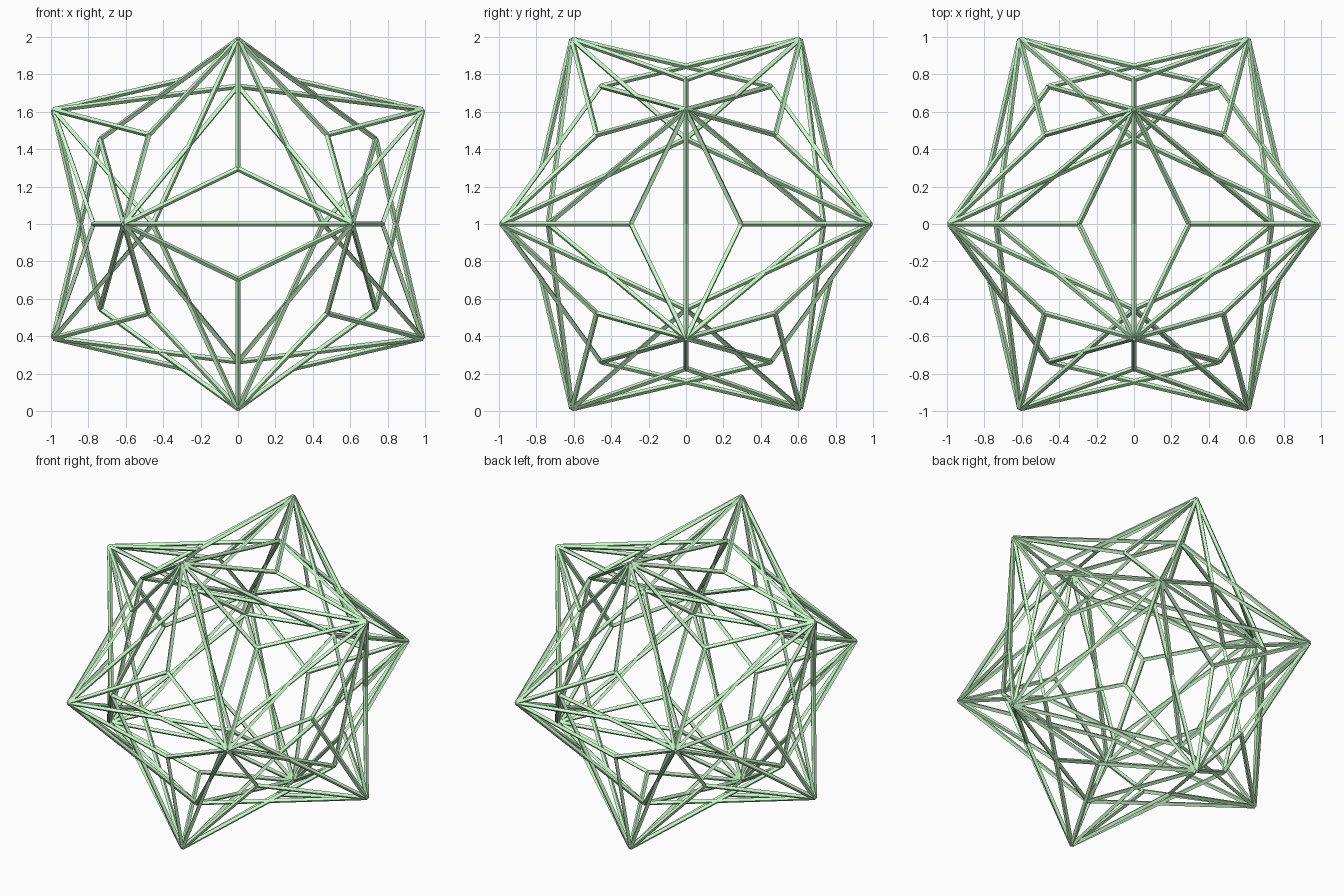
import bpy, bmesh, math
from mathutils import Vector, Matrix

if "Cube" in bpy.data.objects:
    bpy.data.objects.remove(bpy.data.objects["Cube"])

PHI = (1 + math.sqrt(5)) / 2
A = 0.987          # outer tip reach along each axis
INNER = 0.746      # inner tip ring relative to outer tips
C = 0.477          # dent points (dodecahedron half size)
R = 0.0145         # strut radius
SIDES = 4
CENTRE = Vector((0, 0, 1))


def cyclic(a, b):
    """Points (0, +-a, +-b) and their cyclic permutations."""
    pts = []
    for s in (-1, 1):
        for t in (-1, 1):
            p = (0, s * a, t * b)
            pts += [Vector((p[k % 3], p[(k + 1) % 3], p[(k + 2) % 3])) for k in range(3)]
    return pts


# Twelve outer tips and twenty dent points
tips = cyclic(A / PHI, A)
dents = cyclic(C * PHI, C / PHI)
dents += [Vector((x, y, z)) for x in (-C, C) for y in (-C, C) for z in (-C, C)]

# Each dent joins its three nearest tips
dent_edges = []
for d in dents:
    near = sorted(tips, key=lambda t: (t - d).length)[:3]
    dent_edges += [(d, t) for t in near]

# Each inner point lies under a tip and joins that tip's five neighbours
inner_edges = []
for v in tips:
    near = sorted(tips, key=lambda t: (t - v).length)[1:6]
    inner_edges += [(v * INNER, t) for t in near]

mat = bpy.data.materials.new("pale_green")
mat.diffuse_color = (0.6, 0.95, 0.6, 1)
mat.use_nodes = True
mat.node_tree.nodes["Principled BSDF"].inputs["Base Color"].default_value = mat.diffuse_color


def build_struts(name, edges):
    bm = bmesh.new()
    for a, b in edges:
        axis = b - a
        rot = axis.to_track_quat('Z', 'Y').to_matrix().to_4x4()
        bmesh.ops.create_cone(bm, cap_ends=True, segments=SIDES, radius1=R, radius2=R,
                              depth=axis.length,
                              matrix=Matrix.Translation((a + b) / 2 + CENTRE) @ rot)
    mesh = bpy.data.meshes.new(name)
    bm.to_mesh(mesh)
    bm.free()
    mesh.materials.append(mat)
    bpy.context.collection.objects.link(bpy.data.objects.new(name, mesh))


build_struts("dent_struts", dent_edges)
build_struts("crossing_struts", inner_edges)
